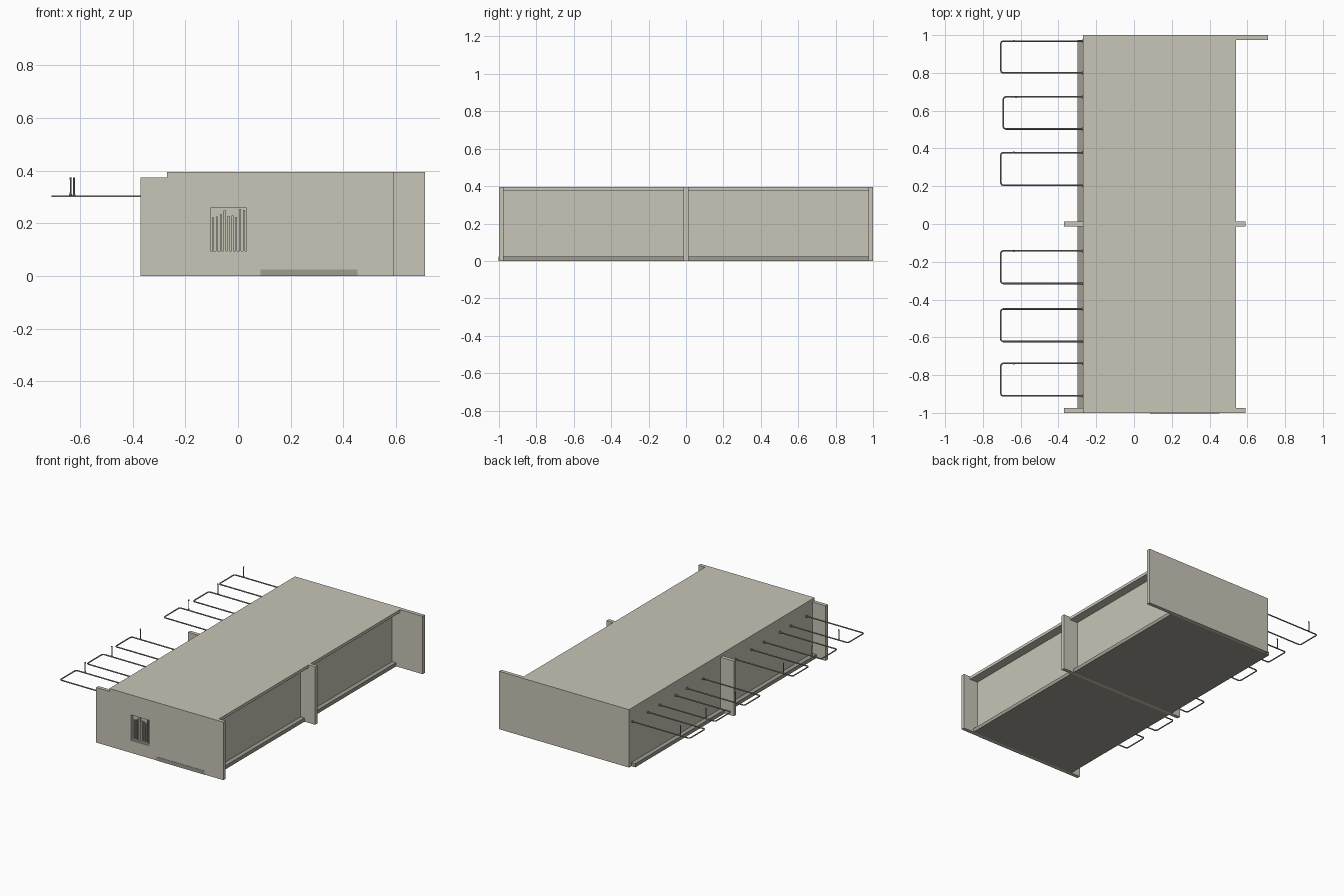
import bpy, bmesh, math, random

if "Cube" in bpy.data.objects:
    bpy.data.objects.remove(bpy.data.objects["Cube"])
random.seed(4)

def material(name, rgb):
    m = bpy.data.materials.new(name)
    m.diffuse_color = (*rgb, 1)
    m.use_nodes = True
    m.node_tree.nodes["Principled BSDF"].inputs["Base Color"].default_value = m.diffuse_color
    return m

PLASTER = material("pale_plaster", (0.58, 0.56, 0.475))
STONE = material("grey_stone", (0.35, 0.335, 0.29))
METAL = material("weathered_metal", (0.30, 0.28, 0.235))

def finish(bm, name, mat):
    bmesh.ops.recalc_face_normals(bm, faces=bm.faces)
    me = bpy.data.meshes.new(name)
    bm.to_mesh(me)
    bm.free()
    me.materials.append(mat)
    ob = bpy.data.objects.new(name, me)
    bpy.context.collection.objects.link(ob)
    return ob

def box(name, x, y, z, mat):
    bm = bmesh.new()
    bmesh.ops.create_cube(bm, size=1)
    for v in bm.verts:
        v.co = [r[0] + (c + 0.5) * (r[1] - r[0]) for c, r in zip(v.co, (x, y, z))]
    return finish(bm, name, mat)

def wall(name, profile, y0, y1, mat):
    """Extrude an (x, z) outline along y."""
    bm = bmesh.new()
    f = bm.faces.new([bm.verts.new((x, y0, z)) for x, z in profile])
    ext = bmesh.ops.extrude_face_region(bm, geom=[f])["geom"]
    bmesh.ops.translate(bm, vec=(0, y1 - y0, 0),
                        verts=[v for v in ext if isinstance(v, bmesh.types.BMVert)])
    return finish(bm, name, mat)

def cylinder(name, loc, radius, depth, axis, mat, top=None):
    bm = bmesh.new()
    bmesh.ops.create_cone(bm, cap_ends=True, segments=8, radius1=radius,
                          radius2=radius if top is None else top, depth=depth)
    ob = finish(bm, name, mat)
    ob.location = loc
    if axis == "x":
        ob.rotation_euler.y = math.pi / 2
    return ob

TOP, EAVE, FLOOR = 0.395, 0.375, 0.025
LEFT, RIGHT, T = -0.27, 0.54, 0.025

# cross walls: the left fins stop below the roof, the right fins reach its top
front = wall("front_wall", [(-0.37, 0), (0.59, 0), (0.59, TOP), (LEFT, TOP),
                            (LEFT, EAVE), (-0.37, EAVE)], -1, -1 + T, PLASTER)
wall("middle_wall", [(-0.37, 0), (0.59, 0), (0.59, TOP), (RIGHT, TOP),
                     (RIGHT, EAVE), (-0.37, EAVE)], -T / 2, T / 2, PLASTER)
box("back_wall", (LEFT, 0.71), (1 - T, 1), (0, TOP), PLASTER)

# roof slab
box("roof_slab", (LEFT, RIGHT), (-1 + T, 1 - T), (EAVE, TOP), PLASTER)

# floors and long facade panels, one set per bay
for side, (y0, y1) in {"front": (-1 + T, -T / 2), "back": (T / 2, 1 - T)}.items():
    box(side + "_bay_floor", (-0.30, 0.51), (y0, y1), (0, FLOOR), STONE)
    box(side + "_bay_left_panel", (LEFT, LEFT + 0.015), (y0, y1), (FLOOR, EAVE), PLASTER)
    box(side + "_bay_right_panel", (0.465, 0.48), (y0, y1), (FLOOR, EAVE), PLASTER)

# recessed window in the front wall
cutter = box("window_cutter", (-0.105, 0.032), (-1.05, -0.98), (0.085, 0.258), PLASTER)
cutter.hide_render = True
cutter.hide_set(True)
cut = front.modifiers.new("window_recess", "BOOLEAN")
cut.operation = "DIFFERENCE"
cut.solver = "EXACT"
cut.object = cutter

# narrow uneven slats in the recess, and the sill
n = 9
for i in range(n):
    x = -0.095 + i * 0.118 / (n - 1)
    w = random.uniform(0.002, 0.005)
    box("window_slat", (x - w, x + w), (-0.99, -0.979),
        (0.095, random.uniform(0.22, 0.257)), PLASTER)
box("window_sill", (-0.105, 0.032), (-0.995, -0.979), (0.085, 0.094), PLASTER)

# threshold strip at the foot of the front wall
box("front_threshold", (0.085, 0.453), (-1.002, -0.999), (0, FLOOR), STONE)

def bracket(y0, y1, x_out, z=0.303, r=0.0042, c=0.012):
    """U-shaped rail standing out from the left panel, with an upright pin."""
    cu = bpy.data.curves.new("hanging_rail", "CURVE")
    cu.dimensions = "3D"
    cu.bevel_depth = r
    cu.bevel_resolution = 1
    cu.use_fill_caps = True
    pts = [(LEFT, y0), (x_out + c, y0), (x_out + c * 0.3, y0 + c * 0.3), (x_out, y0 + c),
           (x_out, y1 - c), (x_out + c * 0.3, y1 - c * 0.3), (x_out + c, y1), (LEFT, y1)]
    sp = cu.splines.new("POLY")
    sp.points.add(len(pts) - 1)
    for p, (x, y) in zip(sp.points, pts):
        p.co = (x, y, z, 1)
    cu.materials.append(METAL)
    bpy.context.collection.objects.link(bpy.data.objects.new("hanging_rail", cu))
    for y in (y0, y1):
        cylinder("rail_wall_plate", (LEFT - 0.003, y, z), 0.008, 0.006, "x", METAL)
    px = x_out + 0.069
    cylinder("rail_pin", (px, y1, z + 0.036), 0.003, 0.072, "z", METAL)
    cylinder("rail_pin_base", (px, y1, z + 0.008), 0.006, 0.012, "z", METAL, 0.003)
    cylinder("rail_pin_head", (px, y1, z + 0.067), 0.003, 0.01, "z", METAL, 0.005)

# six rails along the left side
for y0, y1, x_out in ((0.80, 0.968, -0.705), (0.503, 0.673, -0.692), (0.205, 0.378, -0.705),
                      (-0.315, -0.142, -0.705), (-0.622, -0.45, -0.705),
                      (-0.91, -0.738, -0.705)):
    bracket(y0, y1, x_out)
